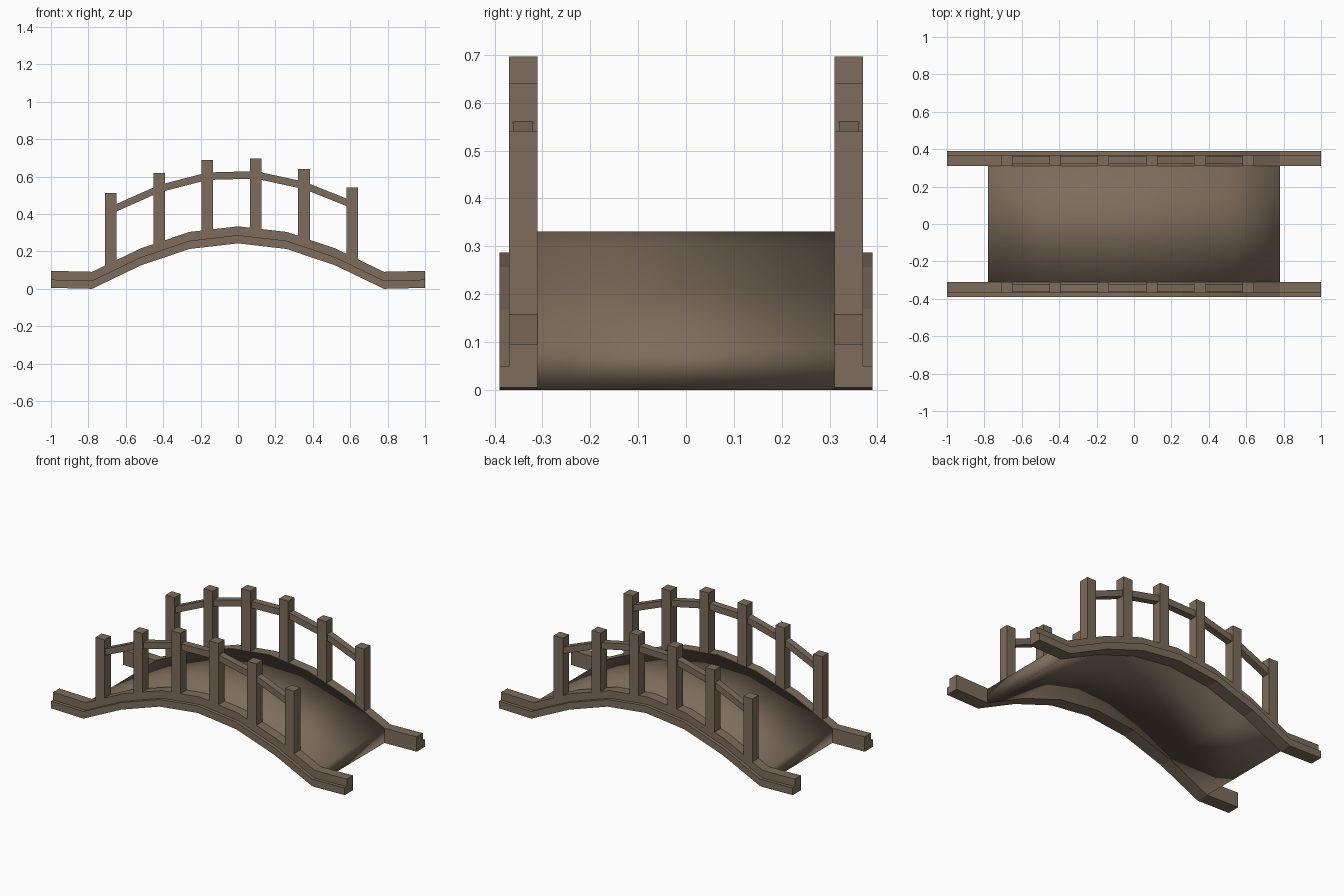
import bpy, bmesh

if "Cube" in bpy.data.objects:
    bpy.data.objects.remove(bpy.data.objects["Cube"])

wood = bpy.data.materials.new("weathered brown wood")
wood.diffuse_color = (0.205, 0.152, 0.105, 1)
wood.use_nodes = True
wood.node_tree.nodes["Principled BSDF"].inputs["Base Color"].default_value = wood.diffuse_color


def finish(name, bm, smooth=False):
    bmesh.ops.recalc_face_normals(bm, faces=bm.faces)
    me = bpy.data.meshes.new(name)
    bm.to_mesh(me)
    bm.free()
    me.materials.append(wood)
    for p in me.polygons:
        p.use_smooth = smooth
    ob = bpy.data.objects.new(name, me)
    bpy.context.collection.objects.link(ob)
    return ob


def loft(name, path, section, smooth=False):
    """Sweep a (y, height offset) section along (x, z) path points."""
    bm = bmesh.new()
    rings = [[bm.verts.new((x, y, z + h)) for y, h in section] for x, z in path]
    n = len(section)
    for a, b in zip(rings, rings[1:]):
        for i in range(n):
            j = (i + 1) % n
            bm.faces.new((a[i], a[j], b[j], b[i]))
    bm.faces.new(rings[0])
    bm.faces.new(rings[-1])
    return finish(name, bm, smooth)


# Underside line of the arch, mirrored about x = 0
half = [(0.26, 0.213), (0.52, 0.125), (0.78, 0.0), (1.0, 0.005)]
arch = [(-x, z) for x, z in reversed(half)] + [(0, 0.243)] + half

# Posts step along the arch: (x, top height, rail height)
posts = [(-0.68, 0.512, 0.42), (-0.422, 0.62, 0.535), (-0.164, 0.69, 0.602),
         (0.094, 0.697, 0.609), (0.353, 0.641, 0.553), (0.611, 0.541, 0.45)]


def arch_z(x):
    for (x0, z0), (x1, z1) in zip(arch, arch[1:]):
        if x0 <= x <= x1:
            return z0 + (z1 - z0) * (x - x0) / (x1 - x0)


# Walking deck between the stringers
loft("deck", arch[1:-1], [(-0.31, 0), (0.31, 0), (0.31, 0.088), (-0.31, 0.088)], True)

for s, side in ((-1, "front"), (1, "back")):
    # Side beam with a lower outer ledge
    beam = [(0.31, 0), (0.39, 0), (0.39, 0.044), (0.37, 0.044), (0.37, 0.091), (0.31, 0.091)]
    loft(side + "_side_beam", arch, [(s * y, h) for y, h in beam])

    # Handrail threaded through the posts
    rail = [(0.32, -0.02), (0.362, -0.02), (0.362, 0.02), (0.32, 0.02)]
    loft(side + "_handrail", [(x, z) for x, _, z in posts], [(s * y, h) for y, h in rail])

    # Square posts
    for i, (x, top, _) in enumerate(posts):
        bottom = arch_z(x) + 0.05
        bm = bmesh.new()
        bmesh.ops.create_cube(bm, size=1)
        bmesh.ops.scale(bm, vec=(0.062, 0.06, top - bottom), verts=bm.verts)
        bmesh.ops.translate(bm, vec=(x, s * 0.34, (top + bottom) / 2), verts=bm.verts)
        finish(f"{side}_post_{i + 1}", bm)
